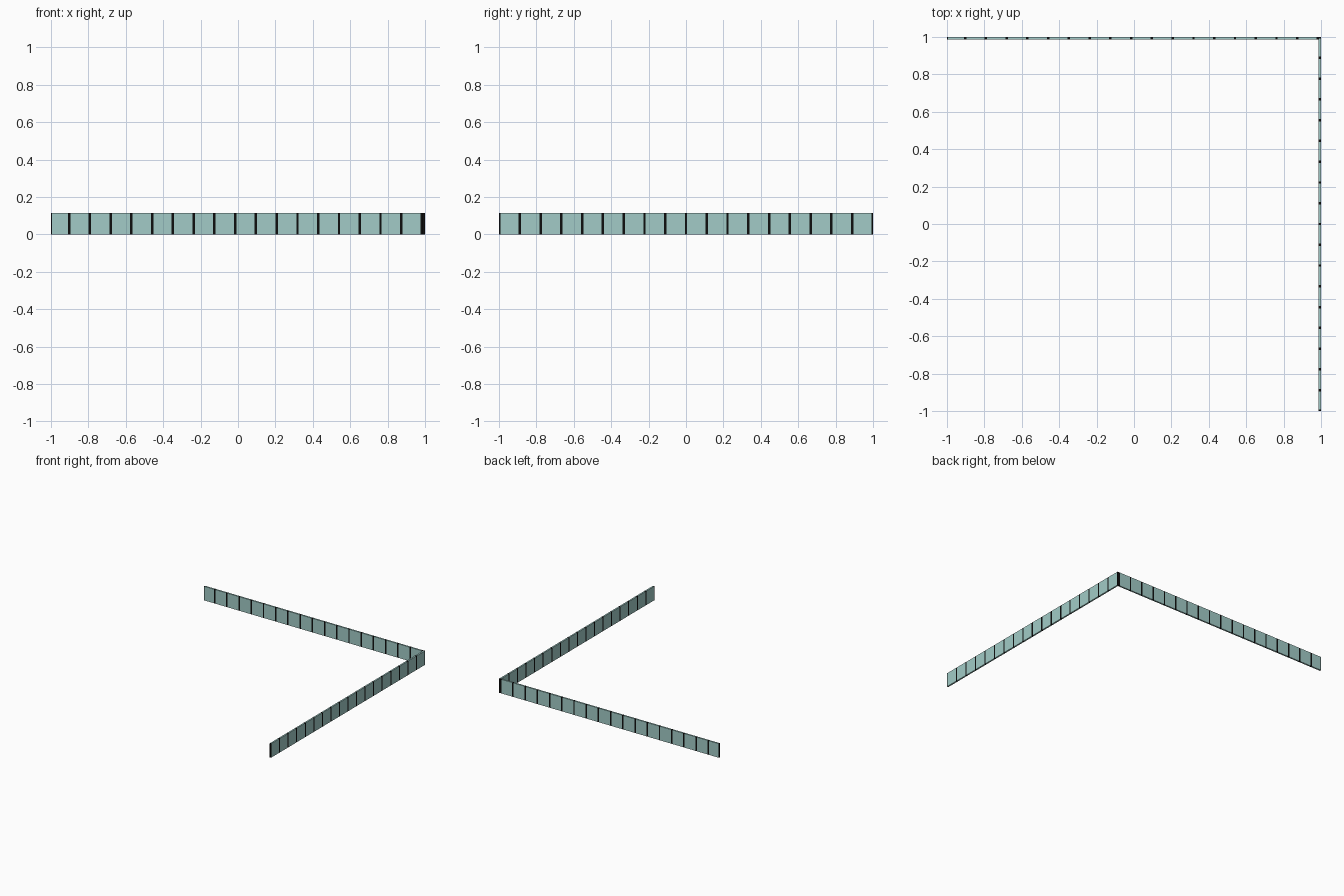
import bpy

if "Cube" in bpy.data.objects:
    bpy.data.objects.remove(bpy.data.objects["Cube"])

HEIGHT = 0.115
PITCH = 0.111
THICK = 0.013
POST = 0.013


def material(name, color):
    m = bpy.data.materials.new(name)
    m.diffuse_color = color
    m.use_nodes = True
    m.node_tree.nodes["Principled BSDF"].inputs["Base Color"].default_value = m.diffuse_color
    return m


GLASS = material("pale_teal_glass", (0.36, 0.6, 0.57, 0.85))
BLACK = material("black_metal", (0.004, 0.004, 0.004, 1))


def box(name, lo, hi, mat):
    bpy.ops.mesh.primitive_cube_add(size=1, location=[(a + b) / 2 for a, b in zip(lo, hi)])
    o = bpy.context.object
    o.name = name
    o.scale = [b - a for a, b in zip(lo, hi)]
    o.data.materials.append(mat)


def fence(name, axis, posts, far):
    """Row of upright posts with a glass pane filling each gap."""
    def part(label, a, b, mat):
        lo, hi = [far - THICK, far - THICK, 0], [far, far, HEIGHT]
        lo[axis], hi[axis] = a, b
        box(name + label, lo, hi, mat)

    h = POST / 2
    spans = [(max(p - h, -1), min(p + h, 1)) for p in posts]
    for a, b in spans:
        part("_post", a, b, BLACK)
    for (_, a), (b, _) in zip(spans, spans[1:]):
        part("_pane", a, b, GLASS)


# back run along x, ending against the side run at the corner
fence("back", 0, [-1] + [-0.903 + PITCH * i for i in range(17)] + [0.983], 1.0)

# right side run along y, evenly spaced about the centre
fence("side", 1, [-0.998] + [PITCH * i for i in range(-8, 9)] + [0.998], 1.0)
